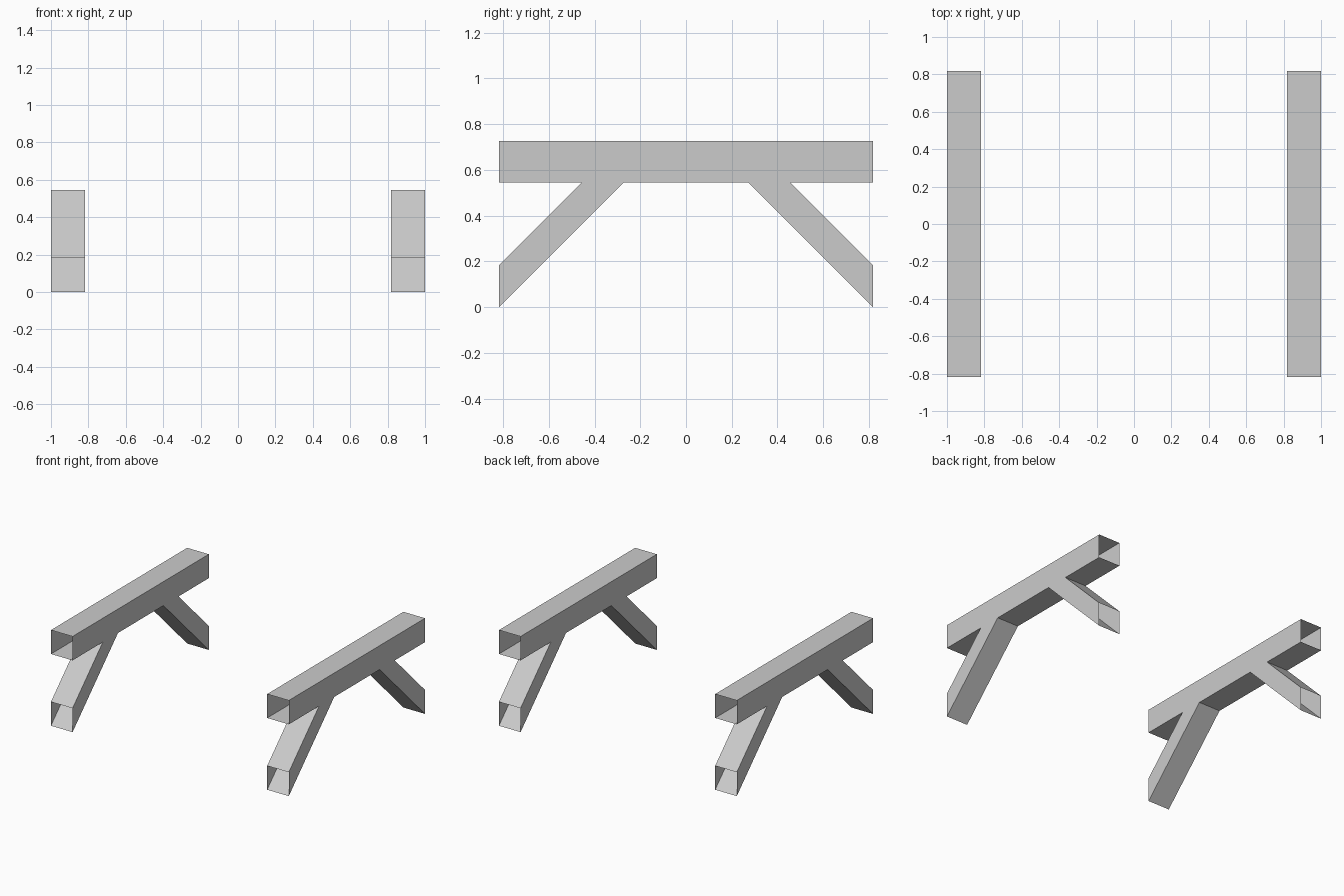
import bpy
import bmesh

cube = bpy.data.objects.get("Cube")
if cube:
    bpy.data.objects.remove(cube, do_unlink=True)

UNIT = 1 / 11  # every size is a whole number of these

# One plain grey colour
grey = bpy.data.materials.new("plain_grey")
grey.use_nodes = True
colour = (0.6, 0.6, 0.6, 1)
grey.diffuse_color = colour
grey.node_tree.nodes["Principled BSDF"].inputs["Base Color"].default_value = colour

# Front half of the side outline (y, z): beam end, brace top, brace foot, brace underside
half = [(-9, 8), (-9, 6), (-5, 6), (-9, 2), (-9, 0), (-3, 6)]
outline = half + [(-y, z) for y, z in reversed(half)]


def braced_beam(name, x_min, x_max):
    """Hollow beam with two diagonal braces, open at the beam ends and feet."""
    bm = bmesh.new()
    low, high = [[bm.verts.new((x * UNIT, y * UNIT, z * UNIT)) for y, z in outline]
                 for x in (x_min, x_max)]
    # Flat sides
    bm.faces.new(high)
    bm.faces.new(list(reversed(low)))
    # Top, underside and brace faces; the upright ends stay open
    for i in range(len(outline)):
        j = (i + 1) % len(outline)
        if outline[i][0] != outline[j][0]:
            bm.faces.new((high[i], low[i], low[j], high[j]))
    mesh = bpy.data.meshes.new(name)
    bm.to_mesh(mesh)
    bm.free()
    mesh.materials.append(grey)
    obj = bpy.data.objects.new(name, mesh)
    bpy.context.collection.objects.link(obj)


braced_beam("left_braced_beam", 9, 11)
braced_beam("right_braced_beam", -11, -9)
